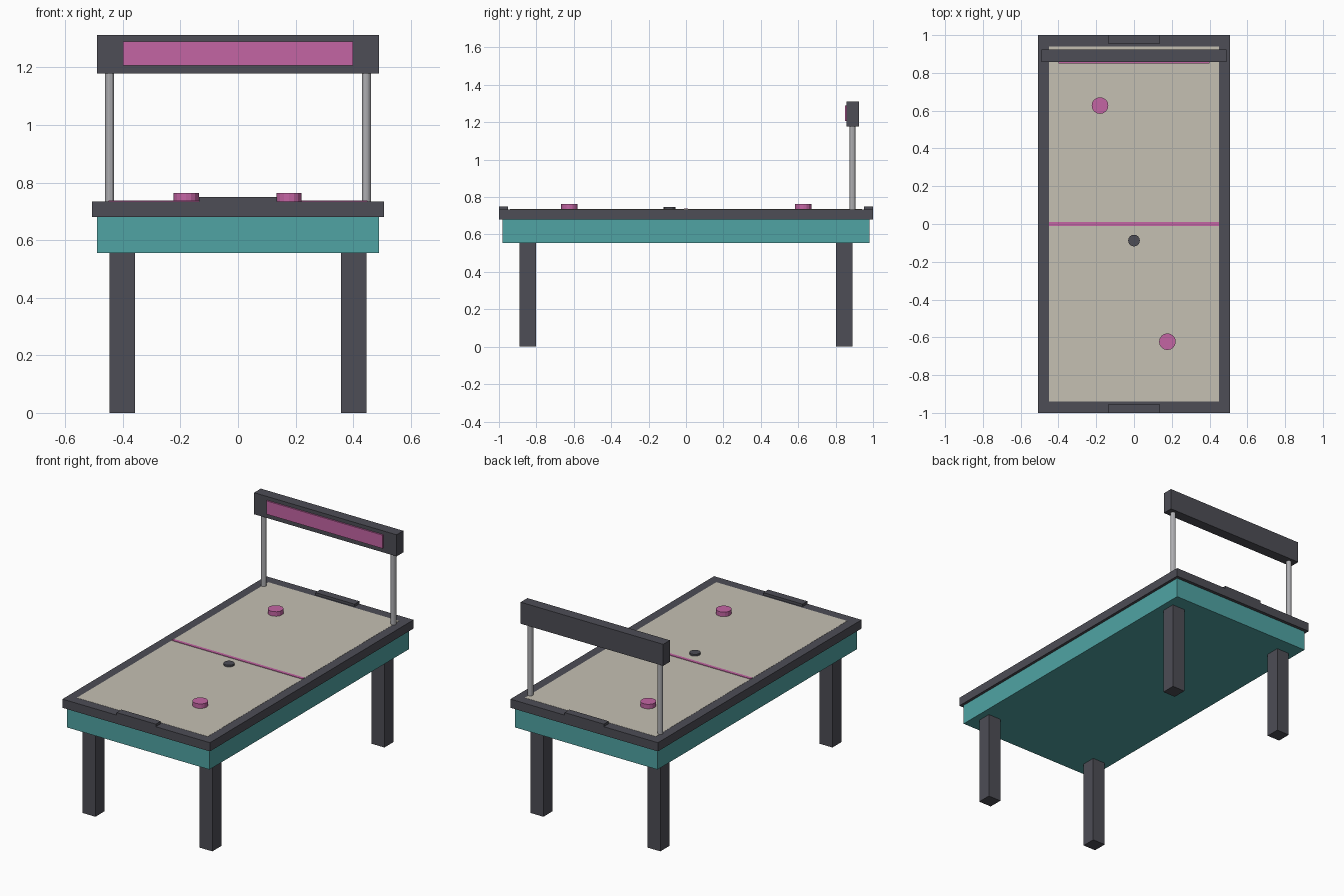
import bpy
import bmesh
import math
from mathutils import Matrix, Vector

cube = bpy.data.objects.get("Cube")
if cube:
    bpy.data.objects.remove(cube, do_unlink=True)


def material(name, rgb):
    m = bpy.data.materials.new(name)
    m.use_nodes = True
    color = (*rgb, 1)
    m.diffuse_color = color
    m.node_tree.nodes["Principled BSDF"].inputs["Base Color"].default_value = color
    return m


charcoal = material("charcoal", (0.075, 0.075, 0.092))
teal = material("teal", (0.08, 0.37, 0.37))
pink = material("pink", (0.55, 0.13, 0.37))
cream = material("cream", (0.56, 0.53, 0.45))
metal = material("metal", (0.42, 0.42, 0.44))


def finish(name, bm, mat):
    mesh = bpy.data.meshes.new(name)
    bm.to_mesh(mesh)
    bm.free()
    mesh.materials.append(mat)
    obj = bpy.data.objects.new(name, mesh)
    bpy.context.collection.objects.link(obj)
    return obj


def box(name, low, high, mat):
    low, high = Vector(low), Vector(high)
    bm = bmesh.new()
    bmesh.ops.create_cube(bm, size=1, matrix=Matrix.Translation((low + high) / 2)
                          @ Matrix.Diagonal((*(high - low), 1)))
    return finish(name, bm, mat)


def disc(name, x, y, low, high, radius, sides, mat):
    bm = bmesh.new()
    bmesh.ops.create_cone(bm, cap_ends=True, segments=sides, radius1=radius,
                          radius2=radius, depth=high - low,
                          matrix=Matrix.Translation((x, y, (low + high) / 2)))
    return finish(name, bm, mat)


RIM_LOW, RIM_TOP = 0.68, 0.734
FIELD_X, FIELD_Y = 0.45, 0.94
FIELD_TOP = RIM_TOP + 0.001

# Table body and playing surface
box("table_body", (-0.49, -0.98, 0.555), (0.49, 0.98, RIM_LOW), teal)
box("playing_surface", (-FIELD_X, -FIELD_Y, RIM_LOW), (FIELD_X, FIELD_Y, FIELD_TOP), cream)
box("centre_line", (-FIELD_X, -0.01, FIELD_TOP), (FIELD_X, 0.01, FIELD_TOP + 0.003), pink)

# Rails, posts and legs on both sides
for side, s in (("left", 1), ("right", -1)):
    xs = sorted((s * FIELD_X, s * 0.507))
    box(side + "_rail", (xs[0], -1, RIM_LOW), (xs[1], 1, RIM_TOP), charcoal)
    disc(side + "_post", s * 0.446, 0.89, RIM_LOW, 1.2, 0.016, 12, metal)
    for end, e in (("front", -1), ("back", 1)):
        cx, cy = s * 0.402, e * 0.845
        box(f"{end}_{side}_leg", (cx - 0.044, cy - 0.044, 0),
            (cx + 0.044, cy + 0.044, 0.557), charcoal)

# End rails with raised goals
for end, e in (("front", -1), ("back", 1)):
    ys = sorted((e * FIELD_Y, e * 1.0))
    box(end + "_rail", (-FIELD_X, ys[0], RIM_LOW), (FIELD_X, ys[1], RIM_TOP), charcoal)
    ys = sorted((e * 0.952, e * 1.0))
    box(end + "_goal", (-0.135, ys[0], RIM_TOP), (0.135, ys[1], 0.75), charcoal)

# Overhead scoreboard
box("scoreboard", (-0.49, 0.858, 1.178), (0.49, 0.924, 1.312), charcoal)
box("score_panel", (-0.4, 0.849, 1.206), (0.4, 0.858, 1.289), pink)

# Mallets and puck
disc("front_mallet", 0.177, -0.623, FIELD_TOP, 0.763, 0.044, 16, pink)
disc("back_mallet", -0.18, 0.627, FIELD_TOP, 0.763, 0.044, 16, pink)
disc("puck", 0, -0.088, FIELD_TOP, 0.746, 0.031, 16, charcoal)
